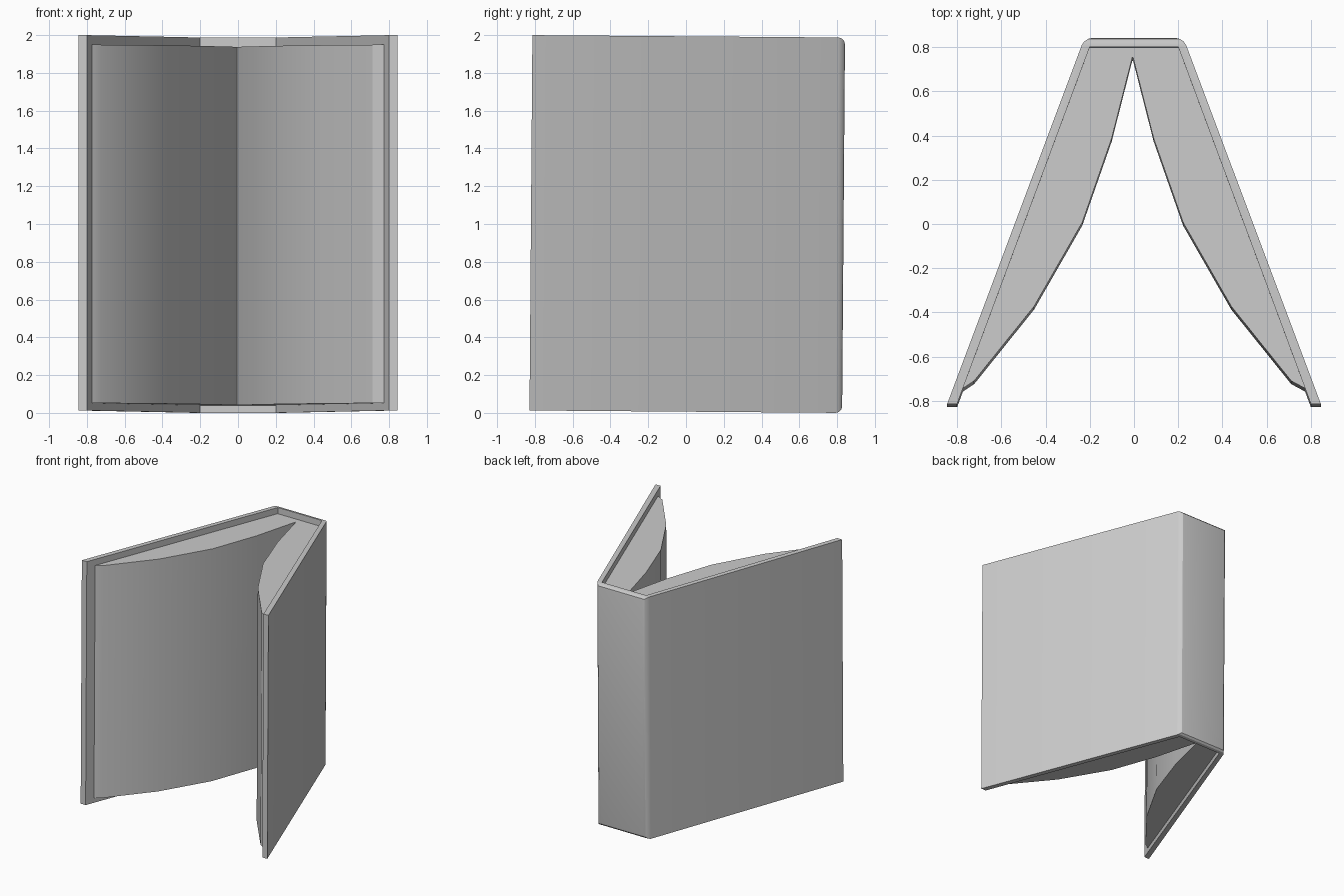
import bpy, bmesh
from mathutils import Matrix

if "Cube" in bpy.data.objects:
    bpy.data.objects.remove(bpy.data.objects["Cube"])

LEAN = Matrix.Translation((0, -0.0075, 0.0065)) @ Matrix.Rotation(-0.0077, 4, 'X')


def extrude_profile(name, points, z0, z1, bevel_test=None, width=0.035):
    """Vertical prism from an XY outline, with optional rounded edges."""
    bm = bmesh.new()
    face = bm.faces.new([bm.verts.new((x, y, z0)) for x, y in points])
    top = bmesh.ops.extrude_face_region(bm, geom=[face])["geom"]
    for v in top:
        if isinstance(v, bmesh.types.BMVert):
            v.co.z = z1
    bmesh.ops.recalc_face_normals(bm, faces=bm.faces)
    if bevel_test:
        edges = [e for e in bm.edges if all(bevel_test(v.co) for v in e.verts)]
        bmesh.ops.bevel(bm, geom=edges, offset=width, segments=3,
                        profile=0.5, affect='EDGES', clamp_overlap=True)
    bm.transform(LEAN)
    bmesh.ops.recalc_face_normals(bm, faces=bm.faces)
    mesh = bpy.data.meshes.new(name)
    bm.to_mesh(mesh)
    bm.free()
    obj = bpy.data.objects.new(name, mesh)
    bpy.context.collection.objects.link(obj)
    bpy.ops.object.select_all(action='DESELECT')
    obj.select_set(True)
    bpy.context.view_layer.objects.active = obj
    bpy.ops.object.shade_smooth_by_angle(angle=0.38)
    return obj


def mirrored(half, shift=0.0):
    """Close a right-hand outline with its mirror image."""
    return half + [(2 * shift - x, y) for x, y in reversed(half)]


# Hard cover: two boards and a spine, rounded around the outside of the spine
cover = mirrored([(0.20, 0.793), (0.80, -0.821), (0.845, -0.821), (0.224, 0.834)])
# walk the outline in order: right inner to right outer, then the left side
extrude_profile("cover", cover, 0.0, 1.987, lambda co: co.y > 0.82)

# Page block: two fanned halves meeting in a central valley
mid = -0.006
half = [(0.206, 0.792), (0.776, -0.752), (0.717, -0.717), (0.446, -0.38),
        (0.228, 0.0), (0.095, 0.38), (0.002, 0.745)]
for name, side in (("right_pages", 1), ("left_pages", -1)):
    outline = [(mid * (i > 1) + side * x, y) for i, (x, y) in enumerate(half)]
    outline.append((mid, 0.745))
    outline.append((mid, 0.792))
    extrude_profile(name, outline, 0.04, 1.937)
